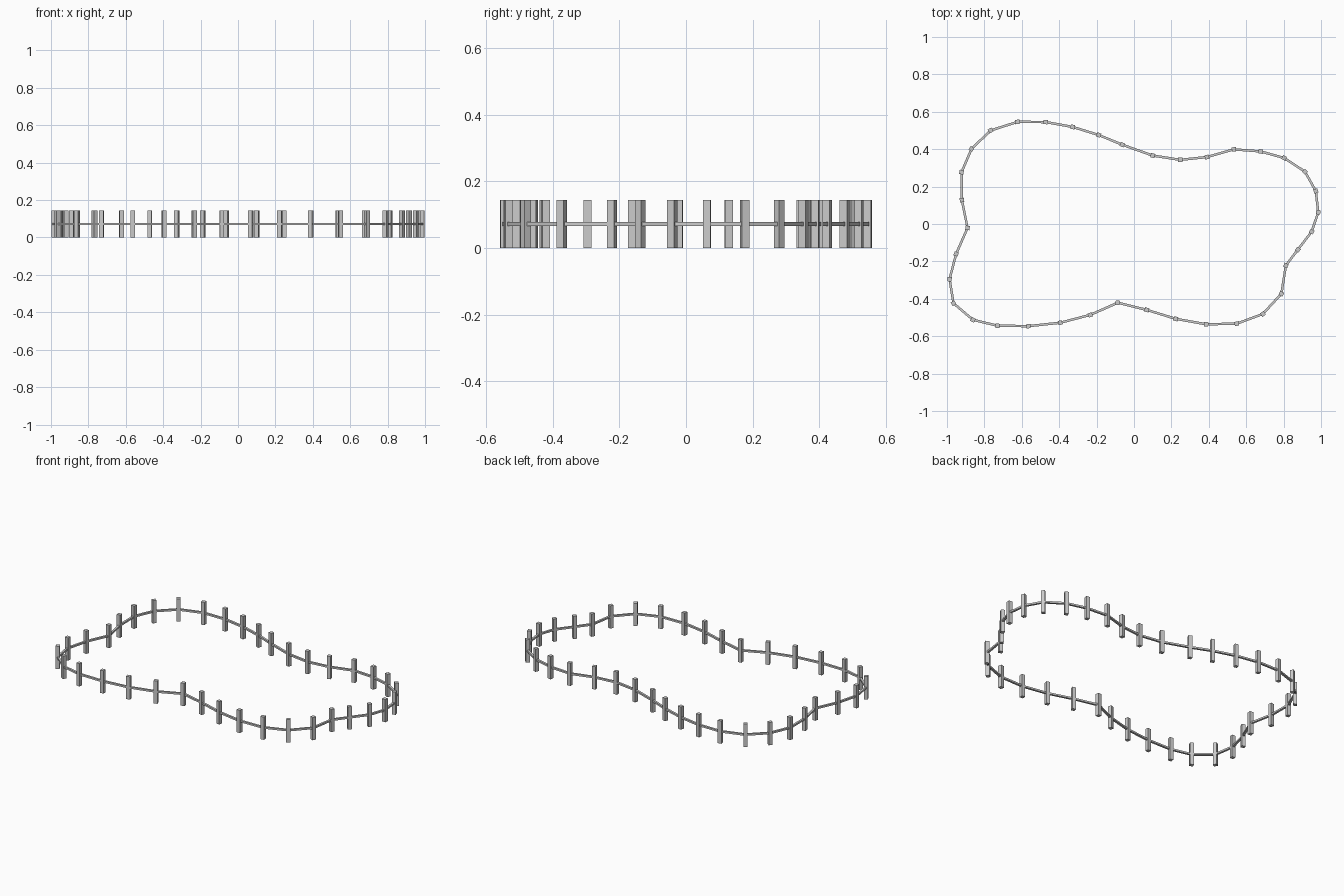
import bpy, bmesh, math
from mathutils import Vector, Matrix

if "Cube" in bpy.data.objects:
    bpy.data.objects.remove(bpy.data.objects["Cube"])

# Post positions around the closed loop (x, y), clockwise from the back left
PTS = [(-.623, .546), (-.472, .545), (-.328, .519), (-.189, .476), (-.063, .424),
       (.1, .366), (.247, .343), (.39, .358), (.534, .399), (.677, .388),
       (.803, .353), (.914, .28), (.972, .176), (.985, .063), (.95, -.041),
       (.876, -.137), (.812, -.222), (.788, -.373), (.689, -.481), (.549, -.533),
       (.386, -.536), (.223, -.507), (.068, -.459), (-.087, -.421), (-.234, -.486),
       (-.395, -.528), (-.564, -.546), (-.73, -.544), (-.861, -.512), (-.965, -.424),
       (-.986, -.295), (-.951, -.16), (-.89, -.021), (-.92, .128), (-.922, .277),
       (-.869, .401), (-.767, .5)]
POST_W, POST_H = 0.023, 0.144
RAIL_W, RAIL_H, RAIL_Z = 0.013, 0.011, 0.072


def box(name, size, center, angle):
    bm = bmesh.new()
    bmesh.ops.create_cube(bm, size=1.0)
    bm.transform(Matrix.Translation(center) @ Matrix.Rotation(angle, 4, 'Z')
                 @ Matrix.Diagonal((*size, 1.0)))
    me = bpy.data.meshes.new(name)
    bm.to_mesh(me)
    bm.free()
    ob = bpy.data.objects.new(name, me)
    bpy.context.collection.objects.link(ob)
    return ob


n = len(PTS)
for i, p in enumerate(PTS):
    here = Vector(p)
    prev, nxt = Vector(PTS[i - 1]), Vector(PTS[(i + 1) % n])

    # Square post, turned along the fence line
    tangent = (here - prev).normalized() + (nxt - here).normalized()
    box("fence_post", (POST_W, POST_W, POST_H), (here.x, here.y, POST_H / 2),
        math.atan2(tangent.y, tangent.x))

    # Single rail running to the next post
    d, mid = nxt - here, (here + nxt) / 2
    box("fence_rail", (d.length + 0.006, RAIL_W, RAIL_H), (mid.x, mid.y, RAIL_Z),
        math.atan2(d.y, d.x))
